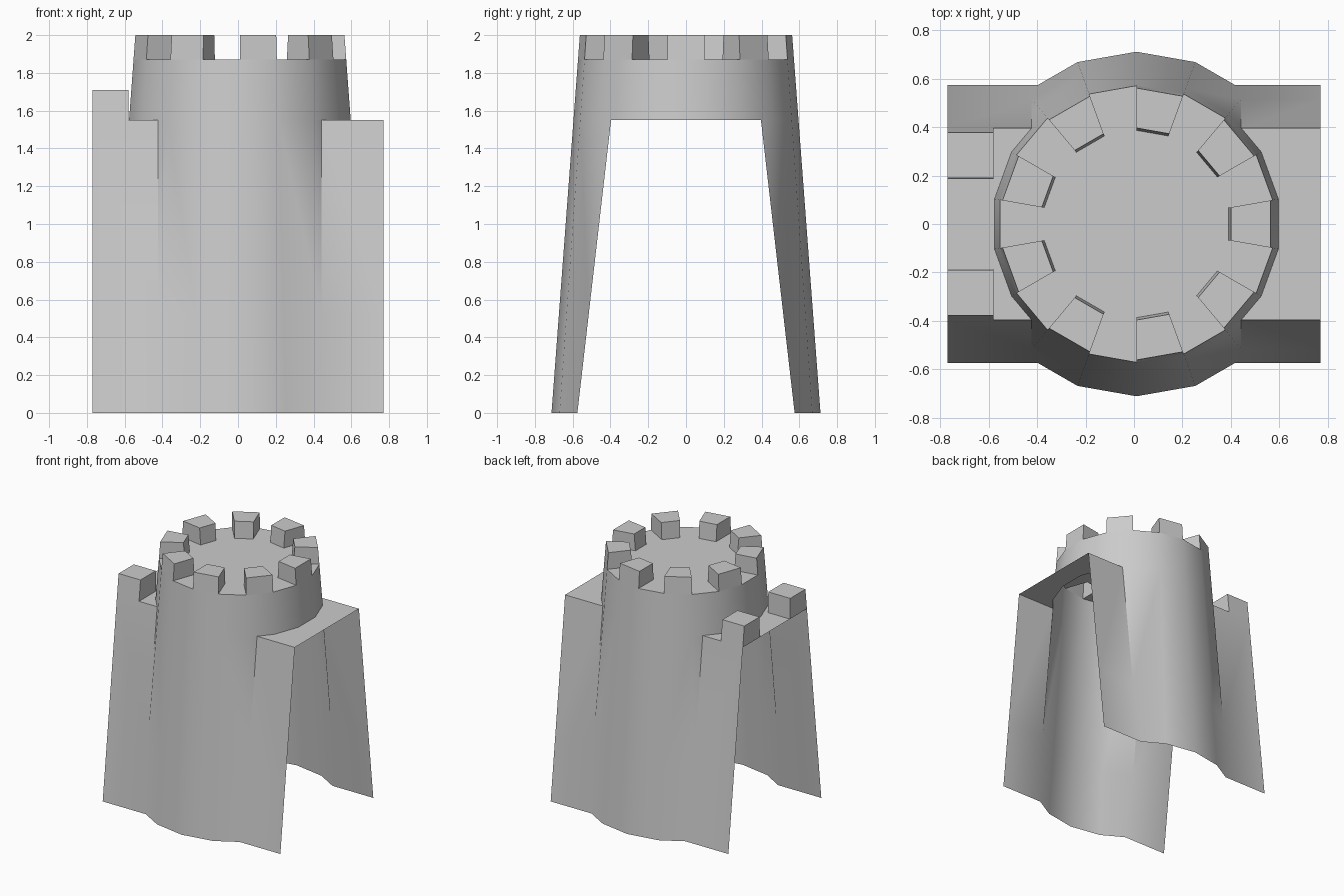
import bpy, bmesh, math
from mathutils import Vector as V

if "Cube" in bpy.data.objects:
    bpy.data.objects.remove(bpy.data.objects["Cube"])

CX = 0.01                      # tower axis
WALK, FLOOR, TOP = 1.55, 1.87, 2.0
END = 0.77


def radius(z):                 # tapered 18-sided tower
    return 0.712 - 0.075 * z


def wing(z):                   # distance of the sloping flat walls from y = 0
    return 0.575 - 0.115 * z


def ring(a, z, r=None):
    r = radius(z) if r is None else r
    a = math.radians(a)
    return V((CX + r * math.cos(a), r * math.sin(a), z))


def meet(z):                   # where the tower side crosses the flat wall (+x, +y)
    for a in (70, 50, 30):
        p, q = ring(a, z), ring(a - 20, z)
        if q.y <= wing(z):
            return p.lerp(q, (p.y - wing(z)) / (p.y - q.y))


def mx(p):
    return V((2 * CX - p.x, p.y, p.z))


def my(p):
    return V((p.x, -p.y, p.z))


def face(bm, pts, out):
    pts = [p for i, p in enumerate(pts) if (p - pts[i - 1]).length > 1e-4]
    if len(pts) < 3:
        return
    f = bm.faces.new([bm.verts.new(p) for p in pts])
    f.normal_update()
    if f.normal.dot(V(out)) < 0:
        f.normal_flip()


def finish(bm, name, smooth=False):
    bmesh.ops.remove_doubles(bm, verts=bm.verts, dist=1e-4)
    me = bpy.data.meshes.new(name)
    bm.to_mesh(me)
    bm.free()
    ob = bpy.data.objects.new(name, me)
    bpy.context.collection.objects.link(ob)
    if smooth:
        bpy.ops.object.select_all(action='DESELECT')
        bpy.context.view_layer.objects.active = ob
        ob.select_set(True)
        bpy.ops.object.shade_smooth_by_angle(angle=math.radians(40))
    return ob


# front and back walls: flat wings blending into the tower bulge
def wall_row(z):
    m = meet(z)
    v50 = ring(50, z)
    if v50.y < wing(z) + 1e-4:
        v50 = m
    half = [V((END, wing(z), z)), m, v50, ring(70, z)]
    left = [mx(p) for p in half]
    left[0].x = -END
    return half + [ring(90, z)] + left[::-1]


# level at which the next tower edge emerges from the flat wall
s50 = math.sin(math.radians(50))
z_edge = (0.575 - 0.712 * s50) / (0.115 - 0.075 * s50)
bm = bmesh.new()
rows = [wall_row(z) for z in (0, z_edge, WALK)]
for lo, hi in zip(rows, rows[1:]):
    for i in range(len(lo) - 1):
        quad = [lo[i], lo[i + 1], hi[i + 1], hi[i]]
        face(bm, quad, (0, 1, 0))
        face(bm, [my(p) for p in quad], (0, -1, 0))

# complete tower ring above the walkway
for a in range(10, 370, 20):
    face(bm, [ring(a, WALK), ring(a + 20, WALK), ring(a + 20, FLOOR), ring(a, FLOOR)],
         ring(a + 10, 0) - V((CX, 0, 0)))
finish(bm, "tower_walls", True)

# walkways on both sides, curved around the tower
bm = bmesh.new()
w = wing(WALK)
arc = [meet(WALK)] + [ring(a, WALK) for a in (30, 10, -10, -30)] + [my(meet(WALK))]
face(bm, arc + [V((END, -w, WALK)), V((END, w, WALK))], (0, 0, 1))
notch = [(-0.58, -w), (-0.58, -0.185), (-END, -0.185),
         (-END, 0.185), (-0.58, 0.185), (-0.58, w)]
face(bm, [mx(p) for p in arc] + [V((x, y, WALK)) for x, y in notch], (0, 0, 1))
finish(bm, "walkways")


# hollow block, open underneath, from a bottom and a top outline
def block(bm, lo, hi):
    c = sum(lo, V()) / 4
    for i in range(4):
        j = (i + 1) % 4
        face(bm, [lo[i], lo[j], hi[j], hi[i]], (lo[i] + lo[j]) / 2 - c)
    face(bm, hi, (0, 0, 1))


# two battlements on the left walkway
bm = bmesh.new()
for s in (1, -1):
    lo, hi = [[V((x, s * y, z)) for x, y in
               ((-END, yi), (-0.58, yi), (-0.58, wing(z)), (-END, wing(z)))]
              for z, yi in ((WALK, 0.185), (1.71, 0.19))]
    block(bm, lo, hi)
finish(bm, "walkway_battlements")

# tower floor and nine battlements on alternate sides
bm = bmesh.new()
crown = bmesh.new()
RI = 0.387
face(bm, [ring(a, FLOOR, RI) for a in range(10, 370, 20)], (0, 0, 1))
for k in range(18):
    a, b = 20 * k - 10, 20 * k + 10
    lo = [ring(a, FLOOR, RI), ring(b, FLOOR, RI), ring(b, FLOOR), ring(a, FLOOR)]
    if k % 2:
        face(bm, lo, (0, 0, 1))
    else:
        block(crown, lo, [ring(a, TOP, RI + 0.01), ring(b, TOP, RI + 0.01),
                          ring(b, TOP), ring(a, TOP)])
finish(bm, "tower_floor")
finish(crown, "tower_battlements")
